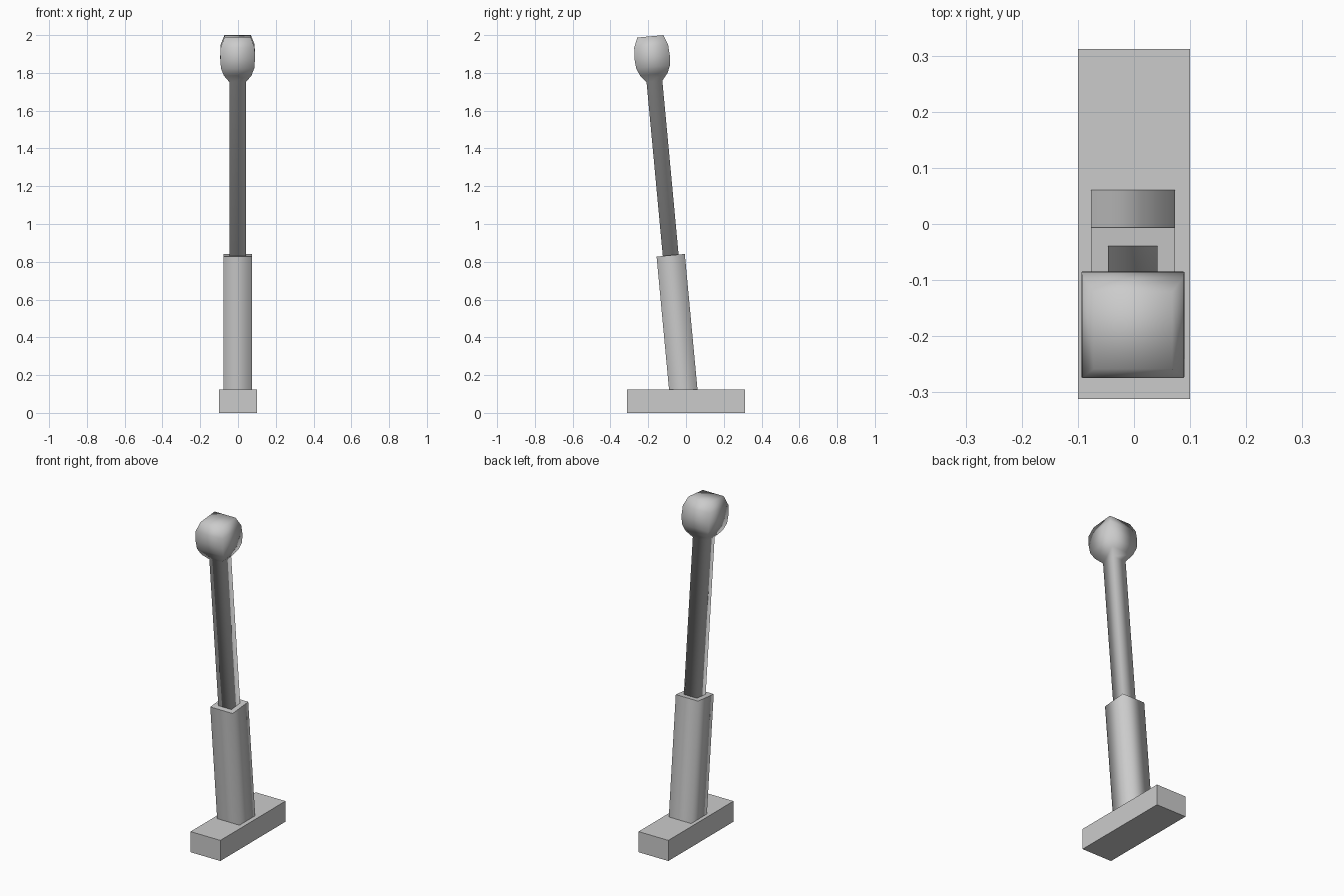
import bpy, bmesh, math
from mathutils import Matrix

if "Cube" in bpy.data.objects:
    bpy.data.objects.remove(bpy.data.objects["Cube"])

TILT = math.atan(0.0935)
PLACE = Matrix.Translation((-0.002, -0.003, 0)) @ Matrix.Rotation(TILT, 4, 'X')


def finish(name, bm):
    bmesh.ops.recalc_face_normals(bm, faces=bm.faces)
    mesh = bpy.data.meshes.new(name)
    bm.to_mesh(mesh)
    bm.free()
    obj = bpy.data.objects.new(name, mesh)
    bpy.context.collection.objects.link(obj)
    return obj


def square_loft(name, rings, flat_cap):
    """Square rings (distance along axis, half x, half y), tilted as one lever."""
    bm = bmesh.new()
    loops = [[bm.verts.new((sx * hx, sy * hy, s))
              for sx, sy in ((-1, -1), (1, -1), (1, 1), (-1, 1))]
             for s, hx, hy in rings]
    for a, b in zip(loops, loops[1:]):
        for i in range(4):
            j = (i + 1) % 4
            bm.faces.new((a[i], a[j], b[j], b[i])).smooth = True
    for loop in (loops[0], loops[-1]):
        bm.faces.new(loop).smooth = not flat_cap
    bm.transform(PLACE)
    return finish(name, bm)


# Base block
bm = bmesh.new()
bmesh.ops.create_cube(bm, size=1)
bm.transform(Matrix.Translation((0, 0, 0.0625)) @ Matrix.Diagonal((0.2, 0.624, 0.125, 1)))
finish("base", bm)

# Thick lower sleeve
square_loft("lever_sleeve", [(0.11, 0.075, 0.075), (0.838, 0.075, 0.075)], True)

# Thin shaft with the rounded square knob
square_loft("lever_shaft_and_knob", [
    (0.82, 0.044, 0.042), (1.763, 0.044, 0.042),
    (1.80, 0.073, 0.073), (1.84, 0.088, 0.090), (1.89, 0.092, 0.094),
    (1.95, 0.090, 0.090), (2.002, 0.070, 0.069)], False)
